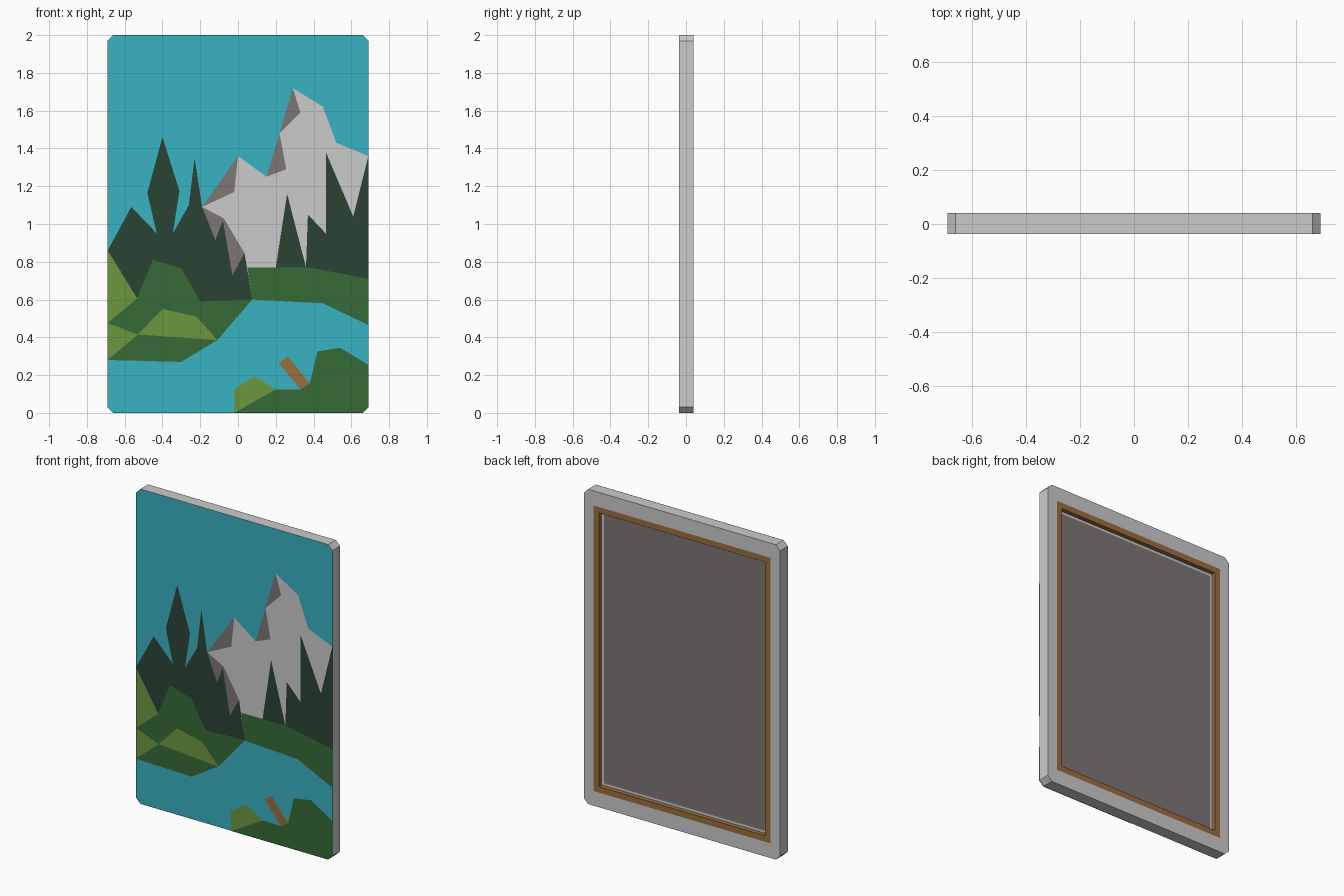
import bpy, bmesh

if "Cube" in bpy.data.objects:
    bpy.data.objects.remove(bpy.data.objects["Cube"])

HALF_W, HEIGHT, CHAMFER = 0.69, 2.0, 0.03
FRONT, BACK, FLOOR = -0.0365, 0.04, 0.012
STEP = 0.0006  # thickness of one paint layer


def material(name, rgb):
    mat = bpy.data.materials.new(name)
    lin = [((c / 255 + 0.055) / 1.055) ** 2.4 for c in rgb]
    mat.diffuse_color = (*lin, 1)
    mat.use_nodes = True
    mat.node_tree.nodes["Principled BSDF"].inputs["Base Color"].default_value = mat.diffuse_color
    return mat


SKY = material("sky_blue", (57, 178, 194))
PINE = material("pine_green", (42, 68, 51))
GRASS = material("grass_green", (54, 107, 54))
BRIGHT = material("bright_green", (108, 151, 63))
SHADE = material("shadow_grey", (125, 118, 117))
WOOD = material("wood", (154, 110, 63))


def to_object(name, bm, mat=None):
    mesh = bpy.data.meshes.new(name)
    bm.to_mesh(mesh)
    bm.free()
    if mat:
        mesh.materials.append(mat)
    obj = bpy.data.objects.new(name, mesh)
    bpy.context.collection.objects.link(obj)
    return obj


def add_face(bm, points, y, facing):
    """Flat polygon from (x, z) points, turned to face -y or +y."""
    face = bm.faces.new([bm.verts.new((x, y, z)) for x, z in points])
    face.normal_update()
    if face.normal.y * facing < 0:
        face.normal_flip()
    return face


def paint(name, layer, mat, *polygons):
    bm = bmesh.new()
    for points in polygons:
        add_face(bm, points, FRONT - STEP * layer, -1)
    return to_object(name, bm, mat)


def slab(name, points, y0, y1):
    bm = bmesh.new()
    face = add_face(bm, points, y0, -1)
    new = bmesh.ops.extrude_face_region(bm, geom=[face], use_keep_orig=True)["geom"]
    verts = [v for v in new if isinstance(v, bmesh.types.BMVert)]
    bmesh.ops.translate(bm, vec=(0, y1 - y0, 0), verts=verts)
    bmesh.ops.recalc_face_normals(bm, faces=bm.faces)
    return to_object(name, bm)


def rect(x, z0, z1):
    return [(-x, z0), (x, z0), (x, z1), (-x, z1)]


# Canvas body with chamfered corners and a recess cut into the back
a, c = HALF_W, CHAMFER
outline = [(-a + c, 0), (a - c, 0), (a, c), (a, HEIGHT - c),
           (a - c, HEIGHT), (-a + c, HEIGHT), (-a, HEIGHT - c), (-a, c)]
canvas = slab("canvas_body", outline, FRONT, BACK)
opening = rect(0.622, 0.093, 1.907)
cutter = slab("recess_cutter", opening, FLOOR, BACK + 0.1)
cutter.hide_render = True
cut = canvas.modifiers.new("recess", "BOOLEAN")
cut.object, cut.operation, cut.solver = cutter, "DIFFERENCE", "EXACT"
bpy.context.view_layer.objects.active = canvas
bpy.ops.object.modifier_apply(modifier=cut.name)
bpy.data.objects.remove(cutter)

# Wooden stretcher frame and backing sheet
bm = bmesh.new()
centre = add_face(bm, opening, BACK, 1)
bmesh.ops.inset_individual(bm, faces=[centre], thickness=0.054)
ring_hole = list(centre.edges)
bmesh.ops.delete(bm, geom=[centre], context="FACES_ONLY")
walls = bmesh.ops.extrude_edge_only(bm, edges=ring_hole)["geom"]
bmesh.ops.translate(bm, vec=(0, FLOOR - BACK, 0),
                    verts=[v for v in walls if isinstance(v, bmesh.types.BMVert)])
bmesh.ops.recalc_face_normals(bm, faces=bm.faces)
if max(bm.faces, key=lambda f: f.calc_center_median().y).normal.y < 0:
    bmesh.ops.reverse_faces(bm, faces=bm.faces)
to_object("stretcher_frame", bm, WOOD)
bm = bmesh.new()
add_face(bm, rect(0.568, 0.147, 1.853), FLOOR + 0.001, 1)
to_object("backing_sheet", bm, SHADE)

# Sky and water
paint("sky_and_water", 1, SKY, outline)

# Mountain and its shaded facets
paint("mountain", 2, None,
      [(-.19, 1.09), (0, 1.36), (.15, 1.25), (.22, 1.48), (.29, 1.72), (.45, 1.62),
       (.52, 1.43), (.69, 1.36), (.69, .73), (-.03, .73)])
paint("mountain_shadows", 3, SHADE,
      [(-.19, 1.09), (0, 1.36), (-.02, 1.17)],
      [(.15, 1.25), (.22, 1.48), (.255, 1.29)],
      [(.22, 1.48), (.29, 1.72), (.33, 1.59)],
      [(-.19, 1.09), (-.075, 1.03), (.035, .845), (-.03, .73), (-.12, .91)])

# Pine forest
paint("left_pines", 4, PINE,
      [(-.69, .86), (-.565, 1.09), (-.43, .95), (-.48, 1.165), (-.4, 1.46), (-.31, 1.175),
       (-.345, .95), (-.26, 1.1), (-.23, 1.35), (-.19, 1.09), (-.12, .915), (-.08, 1.02),
       (-.03, .73), (.035, .845), (.075, .6), (-.2, .59), (-.53, .6)])
paint("right_pines", 4, PINE,
      [(.2, .77), (.26, 1.16), (.36, .77), (.37, 1.05), (.465, .95), (.465, 1.38),
       (.61, 1.04), (.69, 1.36), (.69, .7), (.37, .76)])

# Grassy banks
paint("far_bank", 5, GRASS,
      [(.05, .77), (.375, .77), (.69, .71), (.69, .465), (.45, .58), (.075, .6)])
paint("left_bank", 5, GRASS,
      [(-.45, .81), (-.3, .765), (-.2, .59), (.075, .6), (-.11, .385), (-.3, .27),
       (-.69, .28), (-.69, .475), (-.535, .605)])
paint("near_bank", 5, GRASS,
      [(-.02, 0), (.2, .125), (.33, .125), (.38, .155), (.42, .325), (.54, .345),
       (.69, .255), (.69, .03), (.66, 0)])

# Sunlit grass patches and the log
paint("sunlit_grass", 6, BRIGHT,
      [(-.69, .86), (-.535, .605), (-.69, .475)],
      [(-.69, .475), (-.53, .415), (-.69, .28)],
      [(-.53, .415), (-.4, .55), (-.22, .51), (-.11, .385)],
      [(-.02, 0), (-.02, .125), (.085, .195), (.2, .125)])
paint("log", 6, WOOD, [(.215, .265), (.265, .297), (.38, .155), (.33, .125)])
